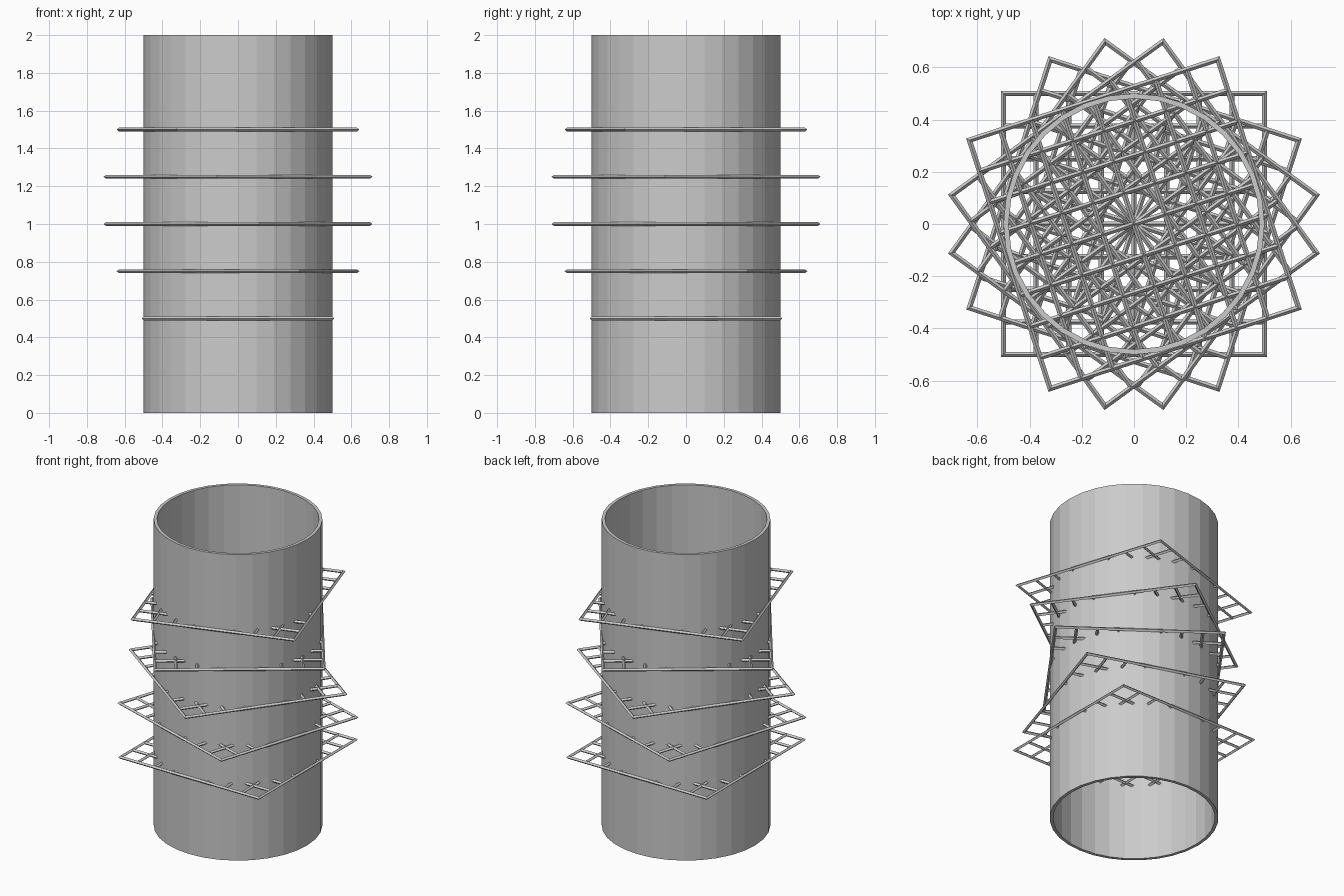
import bpy, math

if "Cube" in bpy.data.objects:
    bpy.data.objects.remove(bpy.data.objects["Cube"])

# Open thin-walled tube
bpy.ops.mesh.primitive_cylinder_add(vertices=32, radius=0.5, depth=2,
                                    end_fill_type='NOTHING', location=(0, 0, 1))
tube = bpy.context.object
tube.name = "tube"
wall = tube.modifiers.new("wall", 'SOLIDIFY')
wall.thickness = 0.02
wall.offset = -1

# Five wire lattices, each turned 18 degrees clockwise from the one below
for i in range(5):
    bpy.ops.mesh.primitive_grid_add(x_subdivisions=8, y_subdivisions=8, size=1,
                                    location=(0, 0, 0.5 + 0.25 * i),
                                    rotation=(0, 0, -math.radians(18 * i)))
    lattice = bpy.context.object
    lattice.name = f"lattice_{i + 1}"
    wire = lattice.modifiers.new("wire", 'WIREFRAME')
    wire.thickness = 0.02
    wire.use_boundary = True
    wire.use_replace = True
